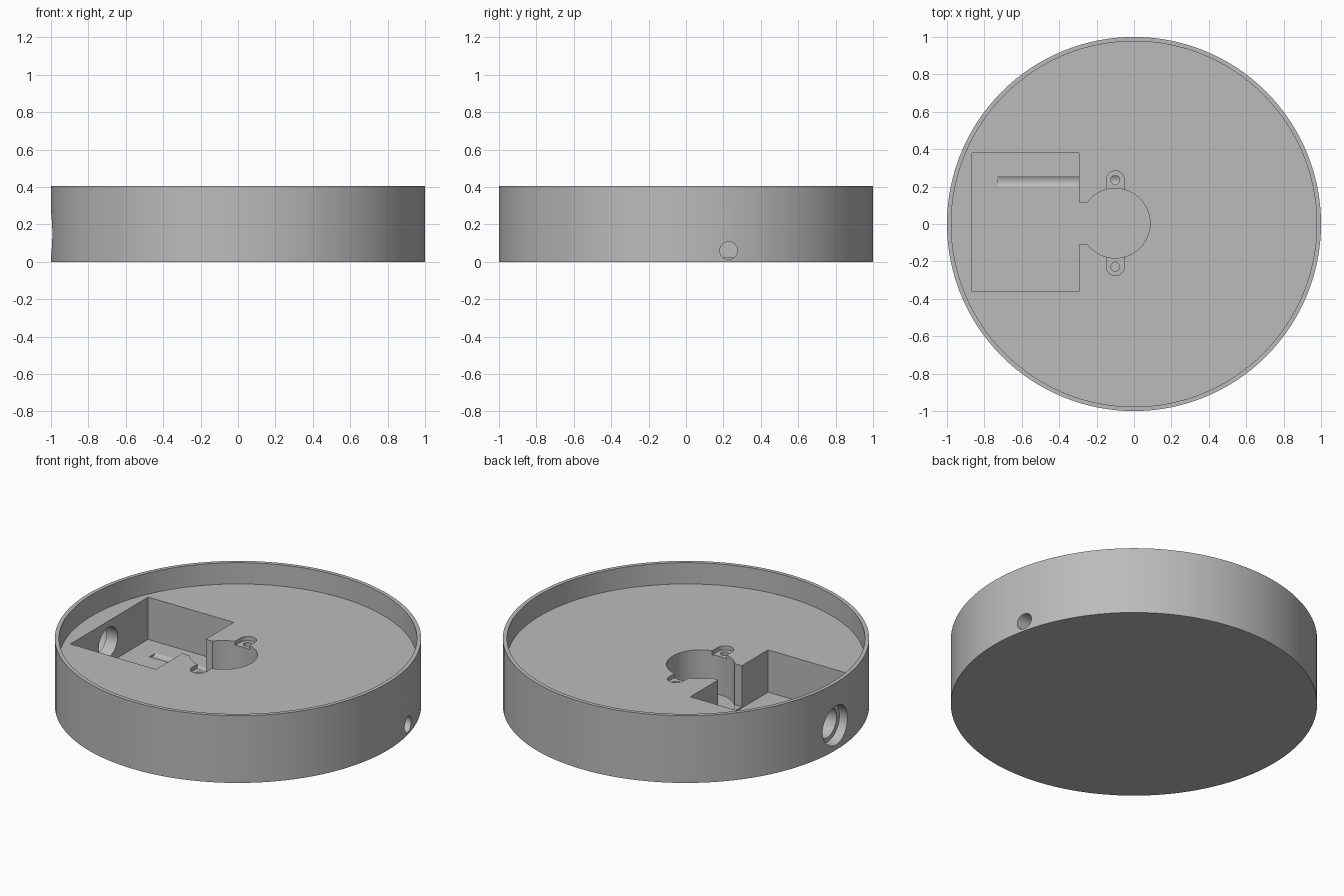
import bpy
import math

cube = bpy.data.objects.get("Cube")
if cube:
    bpy.data.objects.remove(cube, do_unlink=True)

grey = bpy.data.materials.new("plain_grey")
grey.use_nodes = True
colour = (0.5, 0.5, 0.5, 1)
grey.diffuse_color = colour
grey.node_tree.nodes["Principled BSDF"].inputs["Base Color"].default_value = colour

HEIGHT, DECK, FLOOR = 0.405, 0.277, 0.022
ABOVE = HEIGHT + 0.1
BAY_X, BAY_Y = -0.1, 0.004


def finish(obj, name):
    obj.name = name
    obj.data.materials.append(grey)
    return obj


def upright(name, x, y, r, z0, z1, sides=64):
    bpy.ops.mesh.primitive_cylinder_add(vertices=sides, radius=r, depth=z1 - z0,
                                        location=(x, y, (z0 + z1) / 2))
    return finish(bpy.context.object, name)


def sideways(name, x0, x1, y, z, r):
    bpy.ops.mesh.primitive_cylinder_add(vertices=48, radius=r, depth=x1 - x0,
                                        location=((x0 + x1) / 2, y, z),
                                        rotation=(0, math.pi / 2, 0))
    return finish(bpy.context.object, name)


def block(name, x0, x1, y0, y1, z0, z1):
    bpy.ops.mesh.primitive_cube_add(size=1, location=((x0 + x1) / 2, (y0 + y1) / 2, (z0 + z1) / 2))
    obj = bpy.context.object
    obj.scale = (x1 - x0, y1 - y0, z1 - z0)
    return finish(obj, name)


def cut(body, cutter):
    cutter.hide_render = True
    mod = body.modifiers.new(cutter.name, "BOOLEAN")
    mod.operation, mod.solver, mod.object = "DIFFERENCE", "EXACT", cutter
    bpy.context.view_layer.objects.active = body
    bpy.ops.object.modifier_apply(modifier=mod.name)
    bpy.data.objects.remove(cutter, do_unlink=True)


# Round base with a thin raised rim
base = upright("round_base", 0, 0, 1, 0, HEIGHT, 128)
cut(base, upright("rim_recess", 0, 0, 0.977, DECK, ABOVE, 128))

# Rectangular pocket, round bay and the neck joining them
cut(base, block("pocket", -0.865, -0.295, -0.36, 0.38, FLOOR, ABOVE))
cut(base, upright("round_bay", BAY_X, BAY_Y, 0.186, FLOOR, ABOVE))
cut(base, block("neck", -0.32, -0.2, -0.11, 0.115, FLOOR + 0.008, ABOVE))

# Screw ears on both sides of the bay
for side in (-1, 1):
    y = BAY_Y + side * 0.232
    near, far = sorted((BAY_Y + side * 0.15, y))
    cut(base, upright("ear_end", BAY_X, y, 0.048, DECK - 0.025, ABOVE, 32))
    cut(base, block("ear_slot", BAY_X - 0.048, BAY_X + 0.048, near, far, DECK - 0.025, ABOVE))
    cut(base, upright("screw_hole", BAY_X, y, 0.024, 0.1, ABOVE, 24))

# Stepped socket hole through the wall, and the long cable bore
cut(base, sideways("socket_hole", -1.1, -0.8, 0, 0.148, 0.09))
cut(base, sideways("socket_step", -1.1, -0.94, 0, 0.148, 0.118))
cut(base, sideways("cable_bore", -0.73, 1.1, 0.228, 0.06, 0.047))

bpy.ops.object.select_all(action="DESELECT")
base.select_set(True)
bpy.context.view_layer.objects.active = base
bpy.ops.object.shade_smooth_by_angle(angle=math.radians(30))
